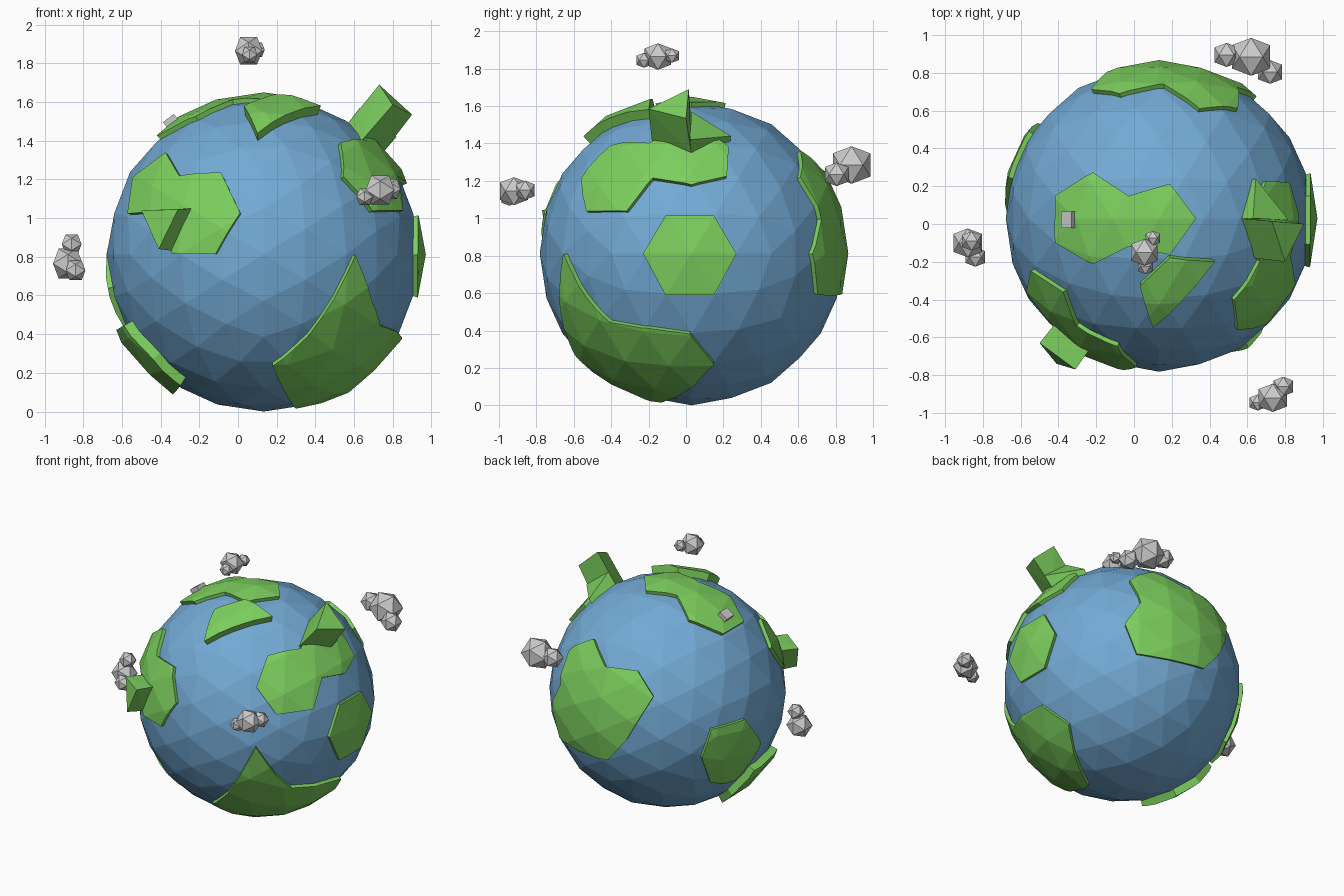
import bpy, bmesh
from math import sqrt
from mathutils import Vector

if "Cube" in bpy.data.objects:
    bpy.data.objects.remove(bpy.data.objects["Cube"])

C = Vector((0.133, 0.03, 0.812))   # planet centre
R = 0.812                          # planet radius
LAND = 0.838                       # land surface radius


def material(name, rgb):
    m = bpy.data.materials.new(name)
    m.diffuse_color = (*rgb, 1)
    m.use_nodes = True
    m.node_tree.nodes["Principled BSDF"].inputs["Base Color"].default_value = m.diffuse_color
    return m


BLUE = material("ocean_blue", (0.17, 0.40, 0.66))
GREEN = material("land_green", (0.20, 0.62, 0.11))


def finish(bm, name, mat=None):
    bmesh.ops.recalc_face_normals(bm, faces=bm.faces)
    me = bpy.data.meshes.new(name)
    bm.to_mesh(me)
    bm.free()
    ob = bpy.data.objects.new(name, me)
    bpy.context.collection.objects.link(ob)
    if mat:
        me.materials.append(mat)
    return ob


def ico_ball(name, centre, radius, cuts=0, mat=None):
    """Icosahedron with an edge centred on each axis, edges cut, then rounded."""
    bm = bmesh.new()
    t = (1 + sqrt(5)) / 2
    for a in (-1, 1):
        for b in (-t, t):
            for co in ((b, a, 0), (0, b, a), (a, 0, b)):
                bm.verts.new(co)
    bmesh.ops.convex_hull(bm, input=bm.verts)
    if cuts:
        bmesh.ops.subdivide_edges(bm, edges=bm.edges, cuts=cuts, use_grid_fill=True)
    for v in bm.verts:
        v.co = Vector(centre) + v.co.normalized() * radius
    return finish(bm, name, mat)


def on_front(x, z):
    dx, dz = x - C.x, z - C.z
    return (x, C.y - sqrt(max(0, LAND**2 - dx * dx - dz * dz)), z)


def on_right(y, z):
    dy, dz = y - C.y, z - C.z
    return (C.x + sqrt(max(0, LAND**2 - dy * dy - dz * dz)), y, z)


def on_top(x, y):
    dx, dy = x - C.x, y - C.y
    return (x, y, C.z + sqrt(max(0, LAND**2 - dx * dx - dy * dy)))


def land(name, pts, radius=LAND):
    """Radial wedge through the outline, trimmed by a slightly larger planet."""
    dirs = [(Vector(p) - C).normalized() for p in pts]
    axis = sum(dirs, Vector()).normalized()
    low = 0.77 * min(d.dot(axis) for d in dirs)
    bm = bmesh.new()
    rings = [[bm.verts.new(C + d * (h / d.dot(axis))) for d in dirs] for h in (low, 1.1)]
    bm.faces.new(rings[0])
    bm.faces.new(rings[1])
    n = len(dirs)
    for i in range(n):
        j = (i + 1) % n
        bm.faces.new((rings[0][i], rings[0][j], rings[1][j], rings[1][i]))
    ob = finish(bm, name, GREEN)
    shell = ico_ball("trim_shell", C, radius, 3, GREEN)
    mod = ob.modifiers.new("trim", 'BOOLEAN')
    mod.operation, mod.solver, mod.object = 'INTERSECT', 'EXACT', shell
    deps = bpy.context.evaluated_depsgraph_get()
    baked = bpy.data.meshes.new_from_object(ob.evaluated_get(deps))
    ob.modifiers.clear()
    ob.data = baked
    bpy.data.objects.remove(shell)
    return ob


def hill(name, inner, outer):
    """Triangular prism standing out of the land."""
    bm = bmesh.new()
    for p in inner + outer:
        bm.verts.new(p)
    bmesh.ops.convex_hull(bm, input=bm.verts)
    finish(bm, name, GREEN)


# Ocean globe
ico_ball("ocean_globe", C, R, 3, BLUE)

# Land masses
land("top_land", [on_top(*p) for p in (
    (-.42, .15), (-.22, .275), (-.03, .15), (.19, .215), (.33, .03),
    (.19, -.165), (-.03, -.12), (-.22, -.215), (-.42, -.10))])
land("front_top_land", [(.03, -.33, 1.585), (.19, -.18, 1.645), (.43, -.2, 1.585),
                        (.27, -.40, 1.555), (.10, -.55, 1.44)], 0.866)
land("front_left_land", [on_front(*p) for p in (
    (-.38, 1.345), (-.31, 1.225), (-.09, 1.24), (.01, 1.03), (-.12, .815),
    (-.345, .815), (-.43, 1.035), (-.575, 1.025), (-.55, 1.21))])
land("right_upper_land", [on_right(*p) for p in (
    (-.57, 1.22), (-.41, 1.40), (-.2, 1.41), (.02, 1.51), (.23, 1.39),
    (.22, 1.23), (.03, 1.185), (-.18, 1.22), (-.32, 1.04), (-.54, 1.04))])
land("right_land", [on_right(*p) for p in (
    (-.23, .81), (-.11, 1.015), (.15, 1.015), (.27, .81), (.15, .59), (-.11, .59))])
land("back_land", [(.35, .62, 1.37), (.55, .61, 1.22), (.55, .73, 1.0), (.66, .69, .81),
                   (.57, .71, .59), (.07, .84, .6), (-.08, .83, .79), (-.23, .72, 1.12),
                   (-.08, .7, 1.27), (.16, .74, 1.25)])
land("front_lower_land", [on_front(.61, .81), on_front(.70, .57), on_right(-.41, .44),
                          on_right(-.21, .41), on_right(.02, .38), on_right(.15, .22),
                          (.30, -.13, .02), on_front(.18, .23), on_front(.36, .38),
                          on_front(.50, .58)])
land("left_land", [(-.50, .53, .66), (-.54, .48, .87), (-.64, .24, .88),
                   (-.66, .06, .64), (-.52, .18, .38), (-.48, .40, .42)])
land("left_lower_land", [(-.63, .08, .42), (-.58, -.25, .45), (-.43, -.30, .28),
                         (-.30, -.27, .13), (-.33, .05, .10), (-.47, .13, .22)], 0.866)

# Hills
hill("right_tall_hill",
     [(.56, .03, 1.48), (.75, .03, 1.34), (.63, -.18, 1.39)],
     [(.73, .015, 1.69), (.90, 0, 1.535), (.80, -.2, 1.585)])
hill("right_low_hill",
     [(.56, .03, 1.48), (.75, .03, 1.34), (.59, .23, 1.36)],
     [(.63, .03, 1.57), (.82, .02, 1.42), (.645, .24, 1.44)])
hill("left_hill",
     [(-.42, -.53, 1.04), (-.24, -.67, 1.05), (-.33, -.63, .83)],
     [(-.50, -.63, 1.04), (-.31, -.77, 1.045), (-.41, -.74, .84)])

# Small box on the top land
bpy.ops.mesh.primitive_cube_add(size=1, location=(-.337, .022, 1.487), rotation=(0, -.63, 0))
box = bpy.context.object
box.name = "small_box"
box.scale = (.07, .088, .075)

# Clouds: clumps of icosahedra (x, y, z, radius)
CLOUDS = {
    "top_cloud": ((.055, -.15, 1.865, .083), (.10, -.075, 1.87, .045), (.06, -.225, 1.845, .047)),
    "front_cloud": ((.735, -.92, 1.145, .088), (.79, -.86, 1.15, .06), (.655, -.945, 1.11, .05)),
    "left_cloud": ((-.88, -.10, .765, .09), (-.86, -.09, .865, .06), (-.84, -.175, .73, .06)),
    "back_cloud": ((.62, .885, 1.285, .118), (.49, .895, 1.29, .075), (.72, .805, 1.235, .074)),
}
for name, puffs in CLOUDS.items():
    for i, (x, y, z, r) in enumerate(puffs):
        ico_ball(f"{name}_puff_{i + 1}", (x, y, z), r)
